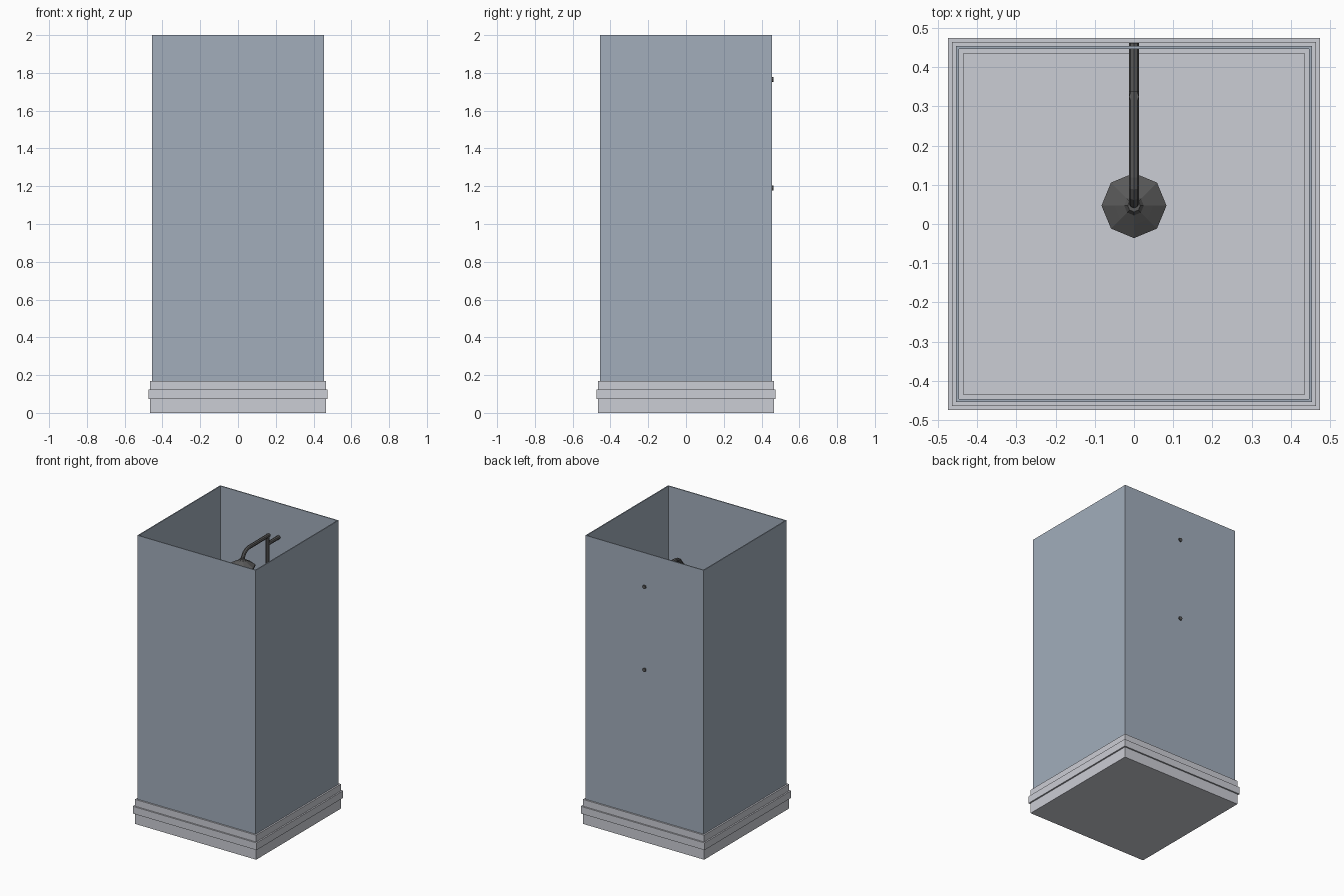
import bpy, bmesh, math

if "Cube" in bpy.data.objects:
    bpy.data.objects.remove(bpy.data.objects["Cube"])


def material(name, rgb):
    m = bpy.data.materials.new(name)
    m.diffuse_color = (*rgb, 1)
    m.use_nodes = True
    m.node_tree.nodes["Principled BSDF"].inputs["Base Color"].default_value = m.diffuse_color
    return m


GLASS = material("blue_grey_panel", (0.36, 0.42, 0.50))
METAL = material("dark_metal", (0.10, 0.10, 0.10))
TRAY = material("tray_grey", (0.60, 0.61, 0.66))


def lathe(name, profile, sides, mat, y=0.0, turn=0.0, closed=False):
    """Sweep (radius, z) points round z with a set number of flat sides."""
    bm = bmesh.new()
    rings = [[bm.verts.new((r * math.cos(turn + math.tau * i / sides),
                            y + r * math.sin(turn + math.tau * i / sides), z))
              for i in range(sides)] for r, z in profile]
    pairs = list(zip(rings, rings[1:]))
    if closed:
        pairs.append((rings[-1], rings[0]))
    else:
        bm.faces.new(rings[0])
        bm.faces.new(rings[-1])
    for a, b in pairs:
        for i in range(sides):
            j = (i + 1) % sides
            bm.faces.new((a[i], a[j], b[j], b[i]))
    bmesh.ops.recalc_face_normals(bm, faces=bm.faces)
    me = bpy.data.meshes.new(name)
    bm.to_mesh(me)
    bm.free()
    me.materials.append(mat)
    ob = bpy.data.objects.new(name, me)
    bpy.context.collection.objects.link(ob)
    return ob


def square(name, profile, mat, closed=False):
    """Square sweep; profile gives (half width, z)."""
    return lathe(name, [(h * math.sqrt(2), z) for h, z in profile], 4, mat,
                 turn=math.pi / 4, closed=closed)


def pipe(name, points, radius):
    """Eight-sided pipe through (y, z) points at x = 0."""
    cu = bpy.data.curves.new(name, 'CURVE')
    cu.dimensions = '3D'
    cu.bevel_depth = radius
    cu.bevel_resolution = 2
    cu.use_fill_caps = True
    sp = cu.splines.new('POLY')
    sp.points.add(len(points) - 1)
    for p, (y, z) in zip(sp.points, points):
        p.co = (0, y, z, 1)
    sp.use_smooth = False
    cu.materials.append(METAL)
    ob = bpy.data.objects.new(name, cu)
    bpy.context.collection.objects.link(ob)
    return ob


# Shower tray with a raised band and a sunken floor
square("shower_tray", [(0.465, 0), (0.465, 0.073), (0.475, 0.073), (0.475, 0.123),
                       (0.465, 0.123), (0.465, 0.17), (0.435, 0.17), (0.435, 0.12)], TRAY)

# Four thin wall panels, open at the top
square("wall_panels", [(0.454, 0.165), (0.454, 2), (0.447, 2), (0.447, 0.165)],
       GLASS, closed=True)

# Riser pole and the two stubs that fix it through the back wall
POLE_Y = 0.325
pipe("riser_pole", [(POLE_Y, 1.15), (POLE_Y, 1.83)], 0.013)
for label, z in (("upper", 1.765), ("lower", 1.19)):
    pipe(label + "_wall_bracket", [(POLE_Y, z), (0.462, z)], 0.013)

# Arm running forward and bending down to the head
bend = [(0.12 - 0.07 * math.sin(t), 1.75 + 0.07 * math.cos(t))
        for t in (math.pi / 2 * k / 4 for k in range(5))]
pipe("shower_arm", [(POLE_Y + 0.015, 1.82)] + bend, 0.013)

# Eight-sided flared head
lathe("shower_head", [(0.016, 1.77), (0.025, 1.757), (0.05, 1.742), (0.083, 1.722),
                      (0.083, 1.71), (0.07, 1.705)], 8, METAL, y=0.047)
